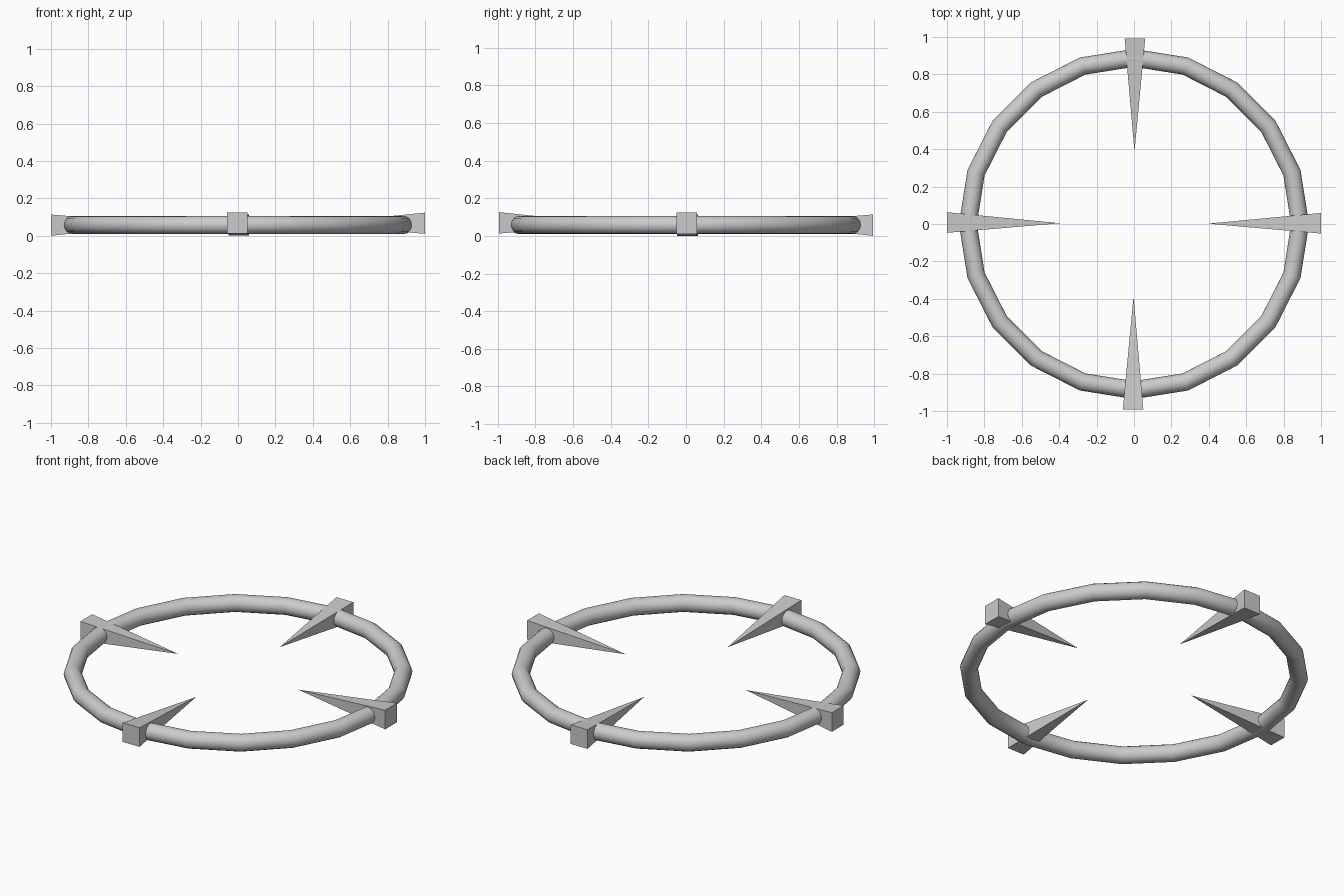
import bpy, math

if "Cube" in bpy.data.objects:
    bpy.data.objects.remove(bpy.data.objects["Cube"])

# Ring: 20 segments, vertex on each axis
bpy.ops.mesh.primitive_torus_add(major_segments=20, minor_segments=16,
                                 major_radius=0.888, minor_radius=0.048,
                                 location=(0, 0, 0.058))
ring = bpy.context.object
ring.name = "ring"
bpy.ops.object.shade_smooth_by_angle(angle=math.radians(40))


# Square-based spike pointing at the centre
def spike(name, angle, outer, side, z, tip):
    half = 0.055
    c, s = math.cos(angle), math.sin(angle)
    local = [(outer, side + a * half, z + b * half * 1.03)
             for a, b in ((-1, -1), (1, -1), (1, 1), (-1, 1))]
    local.append((tip, 0.5 * side, 0.063))
    verts = [(x * c - y * s, x * s + y * c, w) for x, y, w in local]
    faces = [(0, 1, 2, 3)] + [((i + 1) % 4, i, 4) for i in range(4)]
    mesh = bpy.data.meshes.new(name)
    mesh.from_pydata(verts, [], faces)
    bpy.context.collection.objects.link(bpy.data.objects.new(name, mesh))


# Four spikes, each very slightly off axis
spike("right_spike", 0, 1.0, 0.004, 0.067, 0.395)
spike("back_spike", math.pi / 2, 0.993, -0.005, 0.057, 0.387)
spike("left_spike", math.pi, 1.0, -0.008, 0.057, 0.395)
spike("front_spike", -math.pi / 2, 0.993, -0.005, 0.069, 0.387)
